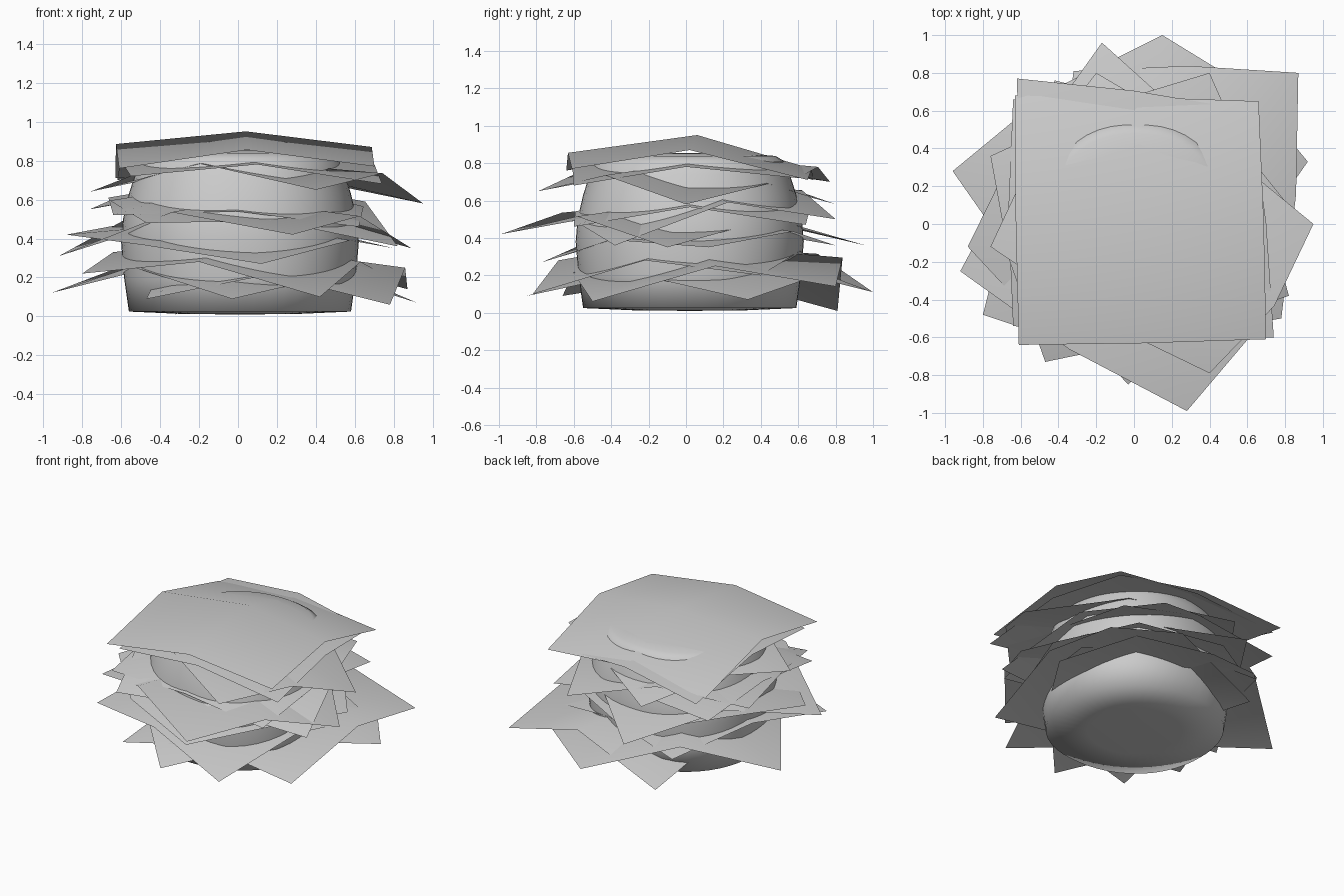
import bpy, bmesh
from math import sin, cos, pi
from mathutils import Vector


def finish(bm, name):
    me = bpy.data.meshes.new(name)
    bm.to_mesh(me)
    bm.free()
    for p in me.polygons:
        p.use_smooth = True
    ob = bpy.data.objects.new(name, me)
    bpy.context.collection.objects.link(ob)
    return ob


# Barrel-like core: stacked rings of radius, height and squareness
def core(rings, n=48):
    bm = bmesh.new()
    loops = []
    for r, z, e in rings:
        loop = []
        for i in range(n):
            a = 2 * pi * i / n
            c, s = cos(a), sin(a)
            k = r / (abs(c) ** e + abs(s) ** e) ** (1 / e)
            loop.append(bm.verts.new((0.01 + k * c, 0.02 + k * s, z)))
        loops.append(loop)
    for a, b in zip(loops, loops[1:]):
        for i in range(n):
            j = (i + 1) % n
            bm.faces.new((a[i], a[j], b[j], b[i]))
    for loop, z, flip in ((loops[0], 0.01, True), (loops[-1], 0.855, False)):
        c = bm.verts.new((0.01, 0.02, z))
        for i in range(n):
            f = (loop[i], loop[(i + 1) % n], c)
            bm.faces.new(f[::-1] if flip else f)
    finish(bm, "stack_core")


core([(0.3, 0.013, 2.2), (0.57, 0.025, 2.2), (0.595, 0.2, 2.2), (0.61, 0.38, 2.2),
      (0.60, 0.5, 2.2), (0.57, 0.63, 2.2), (0.535, 0.74, 2.2), (0.505, 0.81, 2.2),
      (0.46, 0.838, 2.2), (0.3, 0.852, 2.2)])


# Draped square sheet: four corners, edge midpoints lifted, raised centre
def sheet(name, corners, lifts, centre, bulge=1.07):
    bm = bmesh.new()
    cs = [Vector(c) for c in corners]
    mids = []
    for i in range(4):
        m = (cs[i] + cs[(i + 1) % 4]) / 2
        mids.append(Vector((m.x * bulge, m.y * bulge, m.z + lifts[i])))
    cv = [bm.verts.new(c) for c in cs]
    mv = [bm.verts.new(m) for m in mids]
    ctr = bm.verts.new(centre)
    for i in range(4):
        bm.faces.new((cv[i], mv[i], ctr, mv[i - 1]))
    finish(bm, name)


# Corners run counter-clockwise: front right, back right, back left, front left
sheet("top_sheet",
      [(.70, -.61, .77), (.66, .65, .71), (-.63, .68, .71), (-.61, -.64, .76)],
      (.13, .06, .15, .09), (.04, .06, .95), 1.01)
sheet("sheet_9",
      [(.74, -.60, .68), (.62, .60, .72), (-.62, .77, .70), (-.55, -.58, .72)],
      (.08, .07, .09, .08), (.02, .02, .84), 1.03)
sheet("sheet_8",
      [(.40, -.79, .65), (.95, 0, .58), (-.20, .80, .58), (-.76, -.12, .64)],
      (.12, .11, .12, .14), (0, 0, .80), 1.1)
sheet("sheet_7",
      [(.62, -.60, .46), (.62, .64, .47), (-.64, .66, .54), (-.64, -.54, .52)],
      (.10, .10, .08, .05), (0, 0, .72), 1.04)
sheet("sheet_6",
      [(.82, -.38, .36), (.40, .80, .50), (-.76, .36, .55), (-.47, -.73, .48)],
      (.16, .13, .08, .07), (0, 0, .70))
sheet("sheet_5",
      [(.28, -.99, .42), (.89, -.1, .35), (-.17, .96, .36), (-.92, -.25, .31)],
      (.13, .15, .16, .17), (0, 0, .60))
sheet("sheet_4",
      [(.12, -.77, .27), (.80, .12, .35), (-.10, .80, .36), (-.88, -.12, .42)],
      (.08, .08, .08, .02), (0, 0, .50), 1.25)
sheet("sheet_3",
      [(.42, -.82, .10), (.78, .40, .20), (-.42, .76, .24), (-.80, -.48, .22)],
      (.13, .11, .10, .12), (0, 0, .40), 1.05)
sheet("sheet_2",
      [(.78, -.50, .06), (.87, .80, .14), (-.32, .81, .01), (-.47, -.66, .09)],
      (.15, .22, .16, .14), (.05, .05, .36), 1.04)
sheet("sheet_1",
      [(-.03, -.85, .09), (.92, .33, .07), (.15, 1.0, .11), (-.96, .28, .12)],
      (.13, .12, .20, .15), (0, 0, .36), 1.1)
